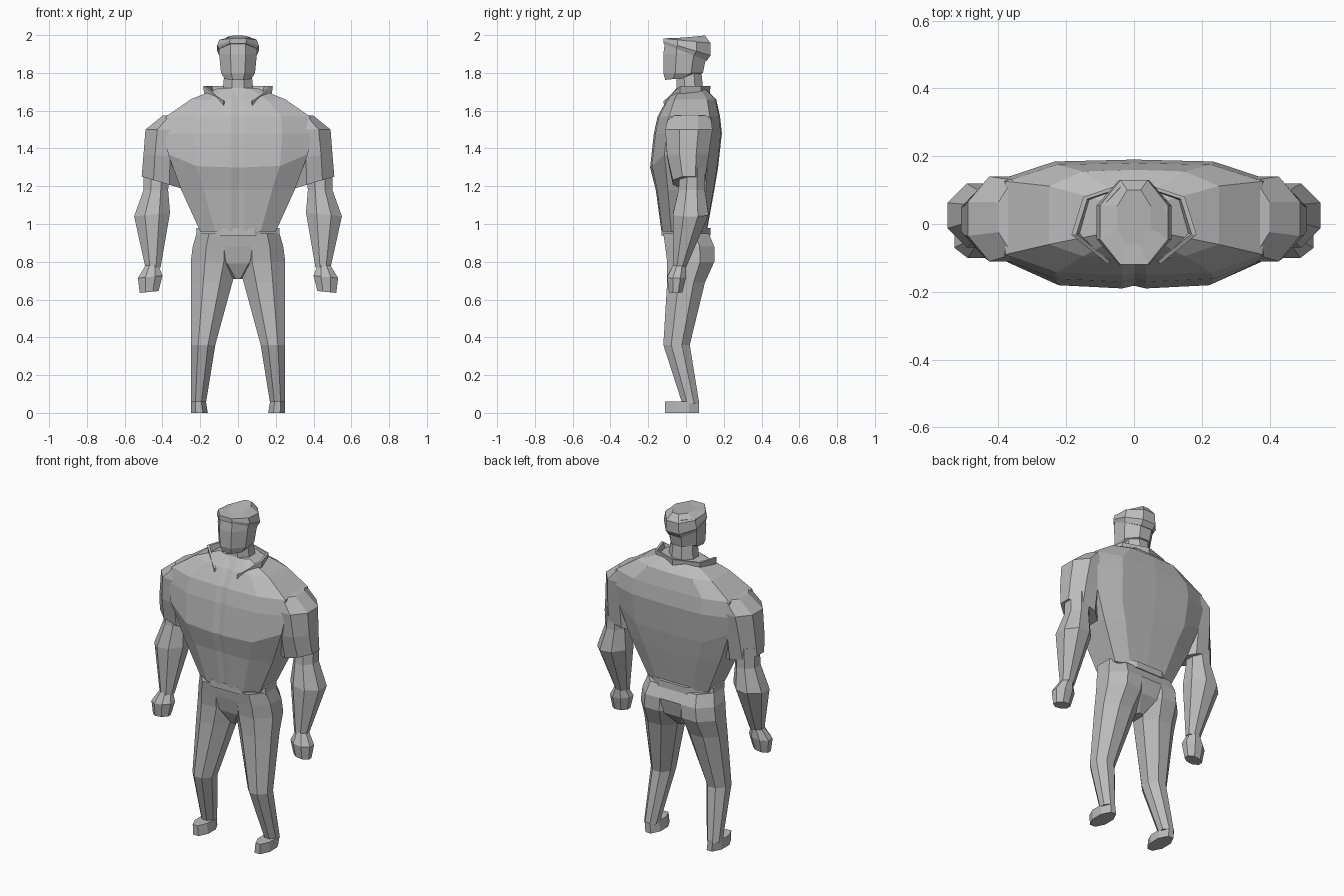
import bpy
import bmesh
from math import sin, cos, radians

cube = bpy.data.objects.get("Cube")
if cube:
    bpy.data.objects.remove(cube, do_unlink=True)

colour = (.5, .5, .5, 1)
grey = bpy.data.materials.new("plain_grey")
grey.use_nodes = True
grey.diffuse_color = colour
grey.node_tree.nodes["Principled BSDF"].inputs["Base Color"].default_value = colour


def loft(name, rings, side=1):
    """Skin a closed, flat-shaded shell over rings with equal point counts."""
    bm = bmesh.new()
    loops = [[bm.verts.new((x * side, y, z)) for x, y, z in ring] for ring in rings]
    for low, high in zip(loops, loops[1:]):
        for i in range(len(low)):
            bm.faces.new((low[i - 1], low[i], high[i], high[i - 1]))
    bm.faces.new(loops[0])
    bm.faces.new(loops[-1])
    bmesh.ops.recalc_face_normals(bm, faces=bm.faces)
    mesh = bpy.data.meshes.new(name)
    bm.to_mesh(mesh)
    bm.free()
    mesh.materials.append(grey)
    bpy.context.collection.objects.link(bpy.data.objects.new(name, mesh))


def section(z, inner, outer, front, back, tilt_x=0, tilt_y=0):
    """Eight-sided limb section: a rectangle with chamfered corners."""
    mid_x, mid_y = (inner + outer) / 2, (front + back) / 2
    half_x, half_y = (outer - inner) / 2, (back - front) / 2
    corners = []
    for sx, sy in ((1, -1), (1, 1), (-1, 1), (-1, -1)):
        pair = [(sx * half_x * .4, sy * half_y), (sx * half_x, sy * half_y * .4)]
        corners += pair if sx * sy < 0 else reversed(pair)
    return [(mid_x + x, mid_y + y, z + tilt_x * x + tilt_y * y) for x, y in corners]


def centred(z, width, front, back, tilt_y=0):
    """Section that is symmetric about the middle of the body."""
    return section(z, -width, width, front, back, tilt_y=tilt_y)


def torso(z, width, front, back, lift=0):
    """Jacket section with a narrow sunken strip down the chest."""
    half = [(.035, front, z),
            (width * .6, front * .95, z + lift * .1),
            (width, front * .6, z + lift),
            (width, back * .7, z + lift),
            (width * .6, back * .97, z)]
    mirrored = [(-x, y, height) for x, y, height in reversed(half)]
    return [(0, front + .008, z)] + half + [(0, back, z)] + mirrored


# Jacket body: waist, ribs, chest edge, shoulders, neckline
loft("jacket_body", [
    torso(z=.96, width=.2, front=-.13, back=.11),
    torso(z=1.18, width=.3, front=-.16, back=.15),
    torso(z=1.3, width=.37, front=-.19, back=.17, lift=.07),
    torso(z=1.48, width=.39, front=-.17, back=.19),
    torso(z=1.57, width=.38, front=-.15, back=.18),
    torso(z=1.66, width=.25, front=-.1, back=.16),
    torso(z=1.72, width=.1, front=-.05, back=.1),
])

# Belt and hips
loft("belt", [
    centred(z=.94, width=.22, front=-.13, back=.13),
    centred(z=.98, width=.22, front=-.13, back=.13),
])
loft("hips", [
    centred(z=.95, width=.21, front=-.12, back=.12),
    centred(z=.88, width=.22, front=-.11, back=.15),
    centred(z=.79, width=.14, front=-.09, back=.13),
    centred(z=.71, width=.03, front=-.05, back=.06),
])

# Neck, head and swept hair
loft("neck", [
    centred(z=1.66, width=.1, front=-.09, back=.1),
    centred(z=1.72, width=.08, front=-.05, back=.09),
    centred(z=1.82, width=.07, front=-.05, back=.08),
])
loft("head", [
    centred(z=1.77, width=.07, front=-.11, back=.03, tilt_y=.1),
    centred(z=1.8, width=.09, front=-.12, back=.09),
    centred(z=1.9, width=.1, front=-.12, back=.11),
    centred(z=1.97, width=.1, front=-.11, back=.11),
])
loft("hair", [
    centred(z=1.91, width=.1, front=-.12, back=.11, tilt_y=-.4),
    centred(z=1.93, width=.11, front=-.12, back=.13, tilt_y=-.3),
    centred(z=1.97, width=.1, front=-.12, back=.13, tilt_y=-.1),
    centred(z=1.99, width=.05, front=-.06, back=.1, tilt_y=.1),
])

# Raised collar: an open band round the neck whose front ends dip
collar = []
for step in range(-3, 4):
    angle = radians(90 + 52 * step)
    x, y = .19 * cos(angle), .13 * sin(angle)
    base = 1.61 if abs(step) == 3 else 1.69
    collar.append([(x * grow, y * grow, base + rise)
                   for grow, rise in ((.86, 0), (.97, 0), (1, .04), (.92, .04))])
loft("collar", collar)

# Limbs, built once per side
for label, side in (("left", 1), ("right", -1)):
    loft(label + "_sleeve", [
        section(z=1.22, inner=.3, outer=.51, front=-.07, back=.1, tilt_x=.3),
        section(z=1.36, inner=.3, outer=.5, front=-.1, back=.12, tilt_x=.1),
        section(z=1.5, inner=.28, outer=.49, front=-.11, back=.14),
        section(z=1.58, inner=.26, outer=.4, front=-.09, back=.13, tilt_x=-.1),
    ], side)
    loft(label + "_arm", [
        section(z=1.3, inner=.36, outer=.5, front=-.03, back=.1),
        section(z=1.18, inner=.37, outer=.5, front=-.04, back=.1),
        section(z=1.05, inner=.36, outer=.55, front=-.07, back=.12, tilt_x=-.1),
        section(z=.77, inner=.41, outer=.49, front=-.07, back=0),
    ], side)
    loft(label + "_hand", [
        section(z=.78, inner=.42, outer=.49, front=-.07, back=0),
        section(z=.72, inner=.4, outer=.53, front=-.1, back=0, tilt_x=-.1),
        section(z=.64, inner=.42, outer=.52, front=-.09, back=-.02, tilt_x=-.1),
    ], side)
    loft(label + "_leg", [
        section(z=.95, inner=0, outer=.22, front=-.12, back=.12),
        section(z=.88, inner=0, outer=.24, front=-.11, back=.15),
        section(z=.8, inner=0, outer=.25, front=-.1, back=.15),
        section(z=.69, inner=.03, outer=.25, front=-.1, back=.1),
        section(z=.36, inner=.12, outer=.25, front=-.12, back=.02),
        section(z=.05, inner=.17, outer=.25, front=-.02, back=.07),
    ], side)
    loft(label + "_foot", [
        section(z=0, inner=.16, outer=.25, front=-.11, back=.07),
        section(z=.06, inner=.17, outer=.25, front=-.11, back=.07),
    ], side)
